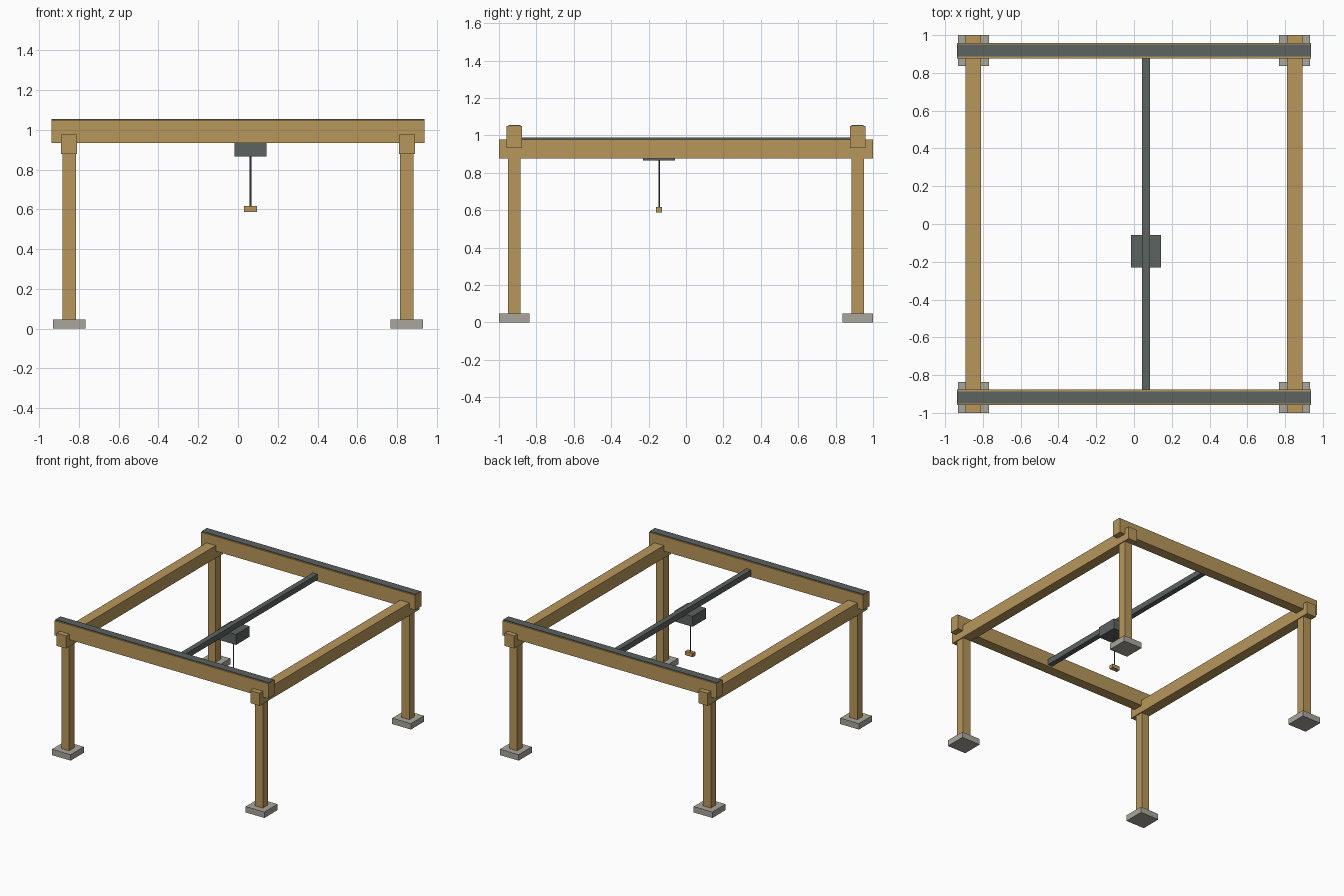
import bpy

if "Cube" in bpy.data.objects:
    bpy.data.objects.remove(bpy.data.objects["Cube"], do_unlink=True)


def material(name, rgb):
    m = bpy.data.materials.new(name)
    m.use_nodes = True
    colour = (*rgb, 1)
    m.diffuse_color = colour
    m.node_tree.nodes["Principled BSDF"].inputs["Base Color"].default_value = colour
    return m


timber = material("timber", (0.48, 0.31, 0.105))
steel = material("dark steel", (0.107, 0.125, 0.12))
concrete = material("concrete", (0.40, 0.38, 0.33))


def box(name, x, y, size_x, size_y, bottom, top, mat):
    bpy.ops.mesh.primitive_cube_add(size=1, location=(x, y, (bottom + top) / 2))
    ob = bpy.context.object
    ob.name = name
    ob.scale = (size_x, size_y, top - bottom)
    bpy.ops.object.transform_apply(location=False, rotation=False, scale=True)
    ob.data.materials.append(mat)
    return ob


POST_X, POST_Y = 0.85, 0.918

# Four posts on concrete footings
for sx, side in ((-1, "right"), (1, "left")):
    for sy, end in ((-1, "front"), (1, "back")):
        x, y = sx * POST_X, sy * POST_Y
        box(f"{end}_{side}_footing", x, y, 0.164, 0.164, 0, 0.047, concrete)
        box(f"{end}_{side}_post", x, y, 0.068, 0.068, 0.047, 0.88, timber)
    # Lengthwise beam resting on the posts
    box(f"{side}_side_beam", sx * POST_X, 0, 0.082, 2.0, 0.878, 0.978, timber)

# Cross beams with a thin steel rail on top
for sy, end in ((-1, "front"), (1, "back")):
    y = sy * POST_Y
    box(f"{end}_cross_beam", 0, y, 1.876, 0.082, 0.933, 1.05, timber)
    box(f"{end}_rail", 0, y, 1.876, 0.064, 1.05, 1.055, steel)

# Travelling bridge, trolley, cable and load
LIFT_X, LIFT_Y = 0.063, -0.144
box("bridge_girder", LIFT_X, 0, 0.042, 1.76, 0.945, 0.99, steel)
box("trolley", LIFT_X, LIFT_Y, 0.16, 0.17, 0.867, 0.95, steel)
box("hoist_block", LIFT_X, LIFT_Y, 0.066, 0.034, 0.587, 0.617, timber)
bpy.ops.mesh.primitive_cylinder_add(vertices=8, radius=0.004, depth=0.254,
                                    location=(LIFT_X, LIFT_Y, 0.742))
cable = bpy.context.object
cable.name = "hoist_cable"
cable.data.materials.append(steel)
